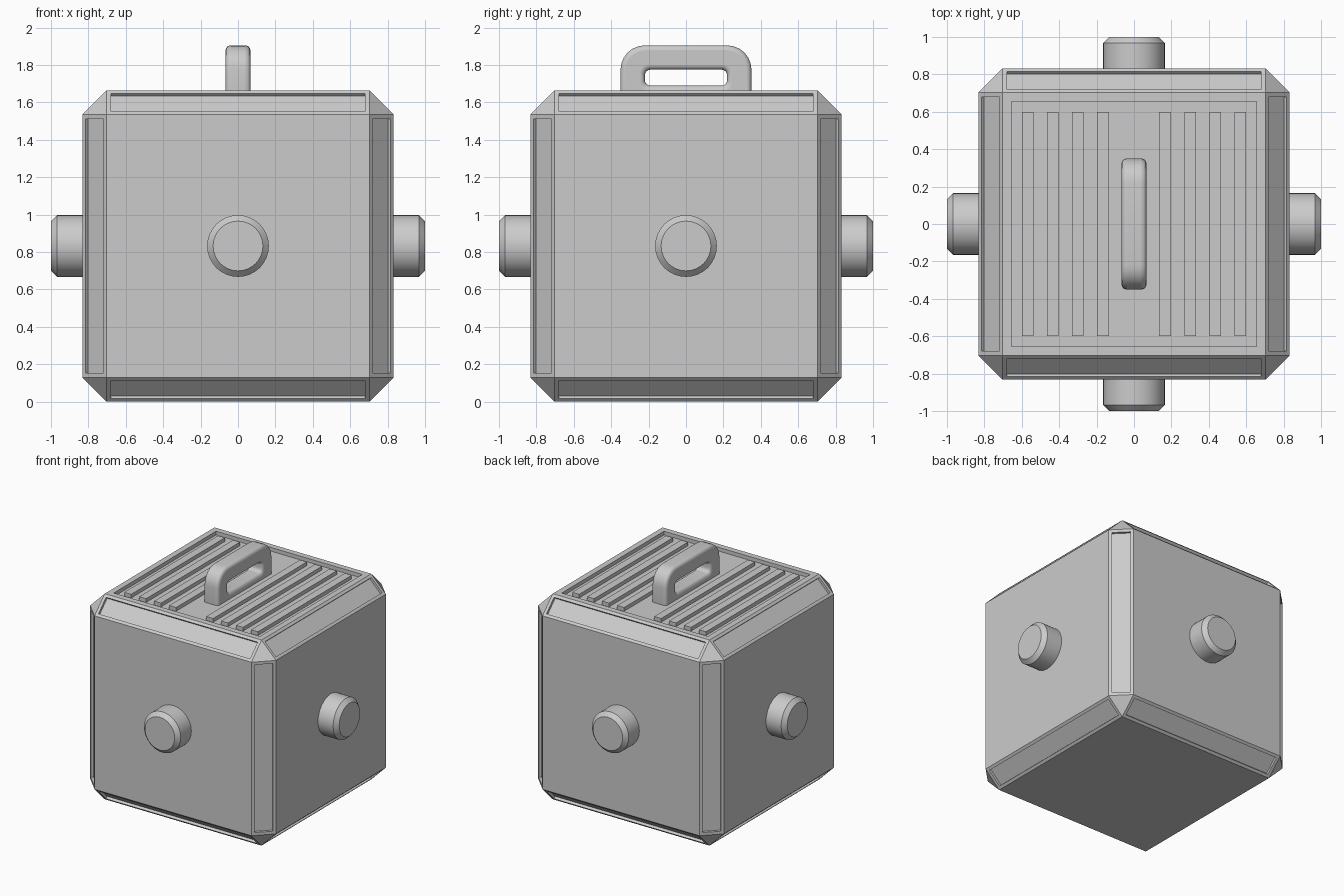
import bpy, bmesh, math
from mathutils import Matrix, Vector

if "Cube" in bpy.data.objects:
    bpy.data.objects.remove(bpy.data.objects["Cube"])

HALF, CHAMFER = 0.8325, 0.13
TOP = 2 * HALF


def add_object(name, bm):
    bmesh.ops.recalc_face_normals(bm, faces=bm.faces[:])
    mesh = bpy.data.meshes.new(name)
    bm.to_mesh(mesh)
    bm.free()
    obj = bpy.data.objects.new(name, mesh)
    bpy.context.collection.objects.link(obj)
    return obj


def smooth(obj, angle=35):
    bpy.ops.object.select_all(action='DESELECT')
    obj.select_set(True)
    bpy.context.view_layer.objects.active = obj
    bpy.ops.object.shade_smooth_by_angle(angle=math.radians(angle))


def recess(bm, faces, margin, depth):
    bmesh.ops.inset_individual(bm, faces=faces, thickness=margin)
    for f in bmesh.ops.extrude_discrete_faces(bm, faces=faces)["faces"]:
        f.normal_update()
        bmesh.ops.translate(bm, verts=f.verts[:], vec=f.normal * -depth)


# Body: chamfered cube, recessed strip on every edge, sunken vent tray on top
bm = bmesh.new()
bmesh.ops.create_cube(bm, size=TOP, matrix=Matrix.Translation((0, 0, HALF)))
bmesh.ops.bevel(bm, geom=bm.edges[:], offset=CHAMFER, segments=1,
                affect='EDGES', profile=0.5)
bm.normal_update()
strips = [f for f in bm.faces if len(f.verts) == 4 and 0.6 < max(map(abs, f.normal)) < 0.8]
lid = [f for f in bm.faces if f.normal.z > 0.99]
recess(bm, strips, 0.033, 0.02)
recess(bm, lid, 0.067, 0.03)
add_object("body", bm)

# Vent slats, four each side of the handle
bm = bmesh.new()
for side in (-1, 1):
    for i in range(4):
        x = side * (0.166 + 0.134 * i)
        bmesh.ops.create_cube(bm, size=1, matrix=Matrix.Translation((x, 0, TOP - 0.02))
                              @ Matrix.Diagonal((0.062, 1.2, 0.04, 1)))
add_object("vent_slats", bm)

# Round knobs on the four sides, lathed from a short profile
bm = bmesh.new()
SIDES = 32
profile = [(0.165, 0.80), (0.165, 0.968), (0.133, 1.0)]
for k in range(4):
    turn = Matrix.Translation((0, 0, HALF)) @ Matrix.Rotation(k * math.pi / 2, 4, 'Z')
    rings = [[bm.verts.new(turn @ Vector((d, r * math.cos(a), r * math.sin(a))))
              for a in (2 * math.pi * i / SIDES for i in range(SIDES))]
             for r, d in profile]
    for lo, hi in zip(rings, rings[1:]):
        for i in range(SIDES):
            j = (i + 1) % SIDES
            bm.faces.new((lo[i], lo[j], hi[j], hi[i]))
    bm.faces.new(rings[0][::-1])
    bm.faces.new(rings[-1])
smooth(add_object("side_knobs", bm))


def rounded_rect(w, z0, z1, r, seg=6):
    pts = []
    for q, (cy, cz) in enumerate(((w - r, z1 - r), (r - w, z1 - r),
                                  (r - w, z0 + r), (w - r, z0 + r))):
        for s in range(seg + 1):
            a = (q + s / seg) * math.pi / 2
            pts.append((cy + r * math.cos(a), cz + r * math.sin(a)))
    return pts


# Carry handle: rounded loop with its lower part buried in the lid
bm = bmesh.new()
outer = rounded_rect(0.35, 1.46, 1.905, 0.13)
inner = rounded_rect(0.22, 1.69, 1.775, 0.03)
loops = [[bm.verts.new((x, y, z)) for y, z in pts]
         for x, pts in ((-0.066, outer), (0.066, outer), (0.066, inner), (-0.066, inner))]
for a, b in zip(loops, loops[1:] + loops[:1]):
    for i in range(len(a)):
        j = (i + 1) % len(a)
        bm.faces.new((a[i], a[j], b[j], b[i]))
handle = add_object("carry_handle", bm)
bev = handle.modifiers.new("round_edges", 'BEVEL')
bev.width, bev.segments = 0.028, 4
bev.limit_method, bev.angle_limit = 'ANGLE', math.radians(50)
smooth(handle, 40)
